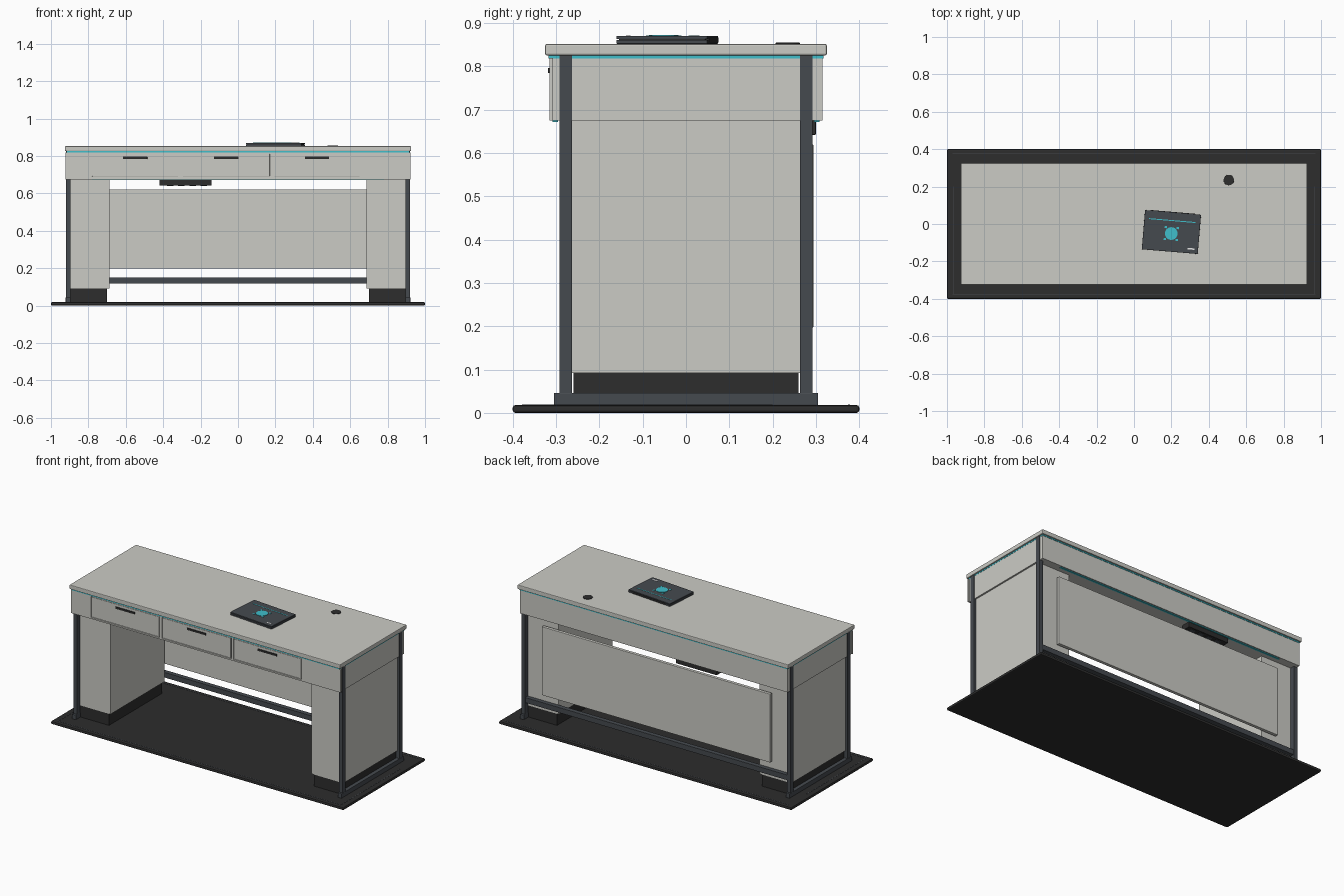
import bpy
from math import radians
from mathutils import Matrix, Vector

if "Cube" in bpy.data.objects:
    bpy.data.objects.remove(bpy.data.objects["Cube"], do_unlink=True)


def material(name, rgb):
    m = bpy.data.materials.new(name)
    m.use_nodes = True
    m.diffuse_color = (*rgb, 1)
    m.node_tree.nodes["Principled BSDF"].inputs["Base Color"].default_value = (*rgb, 1)
    return m


LIGHT = material("warm light grey", (0.60, 0.60, 0.56))
SLATE = material("slate metal", (0.06, 0.068, 0.078))
BLACK = material("soft black", (0.026, 0.026, 0.026))
TEAL = material("teal accent", (0.05, 0.52, 0.60))
WHITE = material("label white", (0.80, 0.80, 0.80))


def finish(ob, name, mat, bevel):
    ob.name = name
    ob.data.materials.append(mat)
    if bevel:
        mod = ob.modifiers.new("soft_edge", "BEVEL")
        mod.width = bevel
        mod.segments = 2
    return ob


def box(name, mat, xs, ys, zs, bevel=0):
    """Box given by its low and high limits on each axis."""
    lo, hi = Vector((xs[0], ys[0], zs[0])), Vector((xs[1], ys[1], zs[1]))
    bpy.ops.mesh.primitive_cube_add(size=1)
    ob = bpy.context.object
    ob.data.transform(Matrix.Translation((lo + hi) / 2) @ Matrix.Diagonal((*(hi - lo), 1)))
    return finish(ob, name, mat, bevel)


def disc(name, mat, r, x, y, zs, bevel=0):
    bpy.ops.mesh.primitive_cylinder_add(vertices=32, radius=r, depth=zs[1] - zs[0],
                                        location=(x, y, sum(zs) / 2))
    return finish(bpy.context.object, name, mat, bevel)


def span(s, a, b):
    """Limits a..b, mirrored when s is -1."""
    return sorted((s * a, s * b))


# Floor mat with a fine border line
box("floor_mat", BLACK, (-1, 1), (-0.4, 0.4), (0, 0.018), 0.006)
for s, side in ((-1, "a"), (1, "b")):
    box("mat_long_line_" + side, SLATE, (-0.97, 0.97), span(s, 0.374, 0.378), (0.017, 0.019))
    box("mat_short_line_" + side, SLATE, span(s, 0.964, 0.968), (-0.374, 0.2), (0.017, 0.019))

# Desktop, glowing edge strip and apron
box("desktop", LIGHT, (-0.925, 0.925), (-0.325, 0.325), (0.825, 0.852), 0.004)
box("edge_light", TEAL, (-0.917, 0.917), (-0.317, 0.317), (0.818, 0.8255))
box("apron_core", LIGHT, (-0.916, 0.916), (-0.308, 0.315), (0.675, 0.819))

# Front frame around three inset drawers
drawers = [(-0.785, -0.315), (-0.30, 0.175), (0.19, 0.655)]
front = (-0.315, -0.307)
box("apron_top_rail", LIGHT, (-0.922, 0.922), front, (0.813, 0.819))
box("apron_bottom_rail", LIGHT, (-0.922, 0.922), front, (0.675, 0.684))
edges = [-0.922] + [e for d in drawers for e in d] + [0.922]
for i in range(0, len(edges), 2):
    box(f"apron_stile_{i // 2}", LIGHT, edges[i:i + 2], front, (0.684, 0.813))
for i, (a, b) in enumerate(drawers):
    mid = (a + b) / 2
    box(f"drawer_{i}", LIGHT, (a + 0.005, b - 0.005), (-0.314, -0.307), (0.691, 0.811), 0.001)
    box(f"drawer_handle_{i}", BLACK, (mid - 0.065, mid + 0.065), (-0.319, -0.313),
        (0.784, 0.796), 0.001)

# Light strips under the apron
for s, side in ((-1, "front"), (1, "back")):
    box(side + "_under_light", TEAL, (-0.78, 0.78), span(s, 0.296, 0.308), (0.671, 0.6755))

# Pedestals, plinths and metal side frames
for s, side in ((-1, "right"), (1, "left")):
    box(side + "_pedestal", LIGHT, span(s, 0.687, 0.906), (-0.265, 0.265), (0.092, 0.676))
    box(side + "_plinth", BLACK, span(s, 0.70, 0.898), (-0.26, 0.26), (0.017, 0.093))
    box(side + "_foot", SLATE, span(s, 0.895, 0.921), (-0.305, 0.305), (0.017, 0.046), 0.002)
    for t, end in ((-1, "front"), (1, "back")):
        box(f"{side}_{end}_post", SLATE, span(s, 0.895, 0.92), span(t, 0.263, 0.292),
            (0.045, 0.826), 0.001)

# Back stretcher, modesty panel and cable box
box("back_stretcher", SLATE, (-0.9, 0.9), (0.262, 0.291), (0.118, 0.15), 0.001)
box("modesty_panel", LIGHT, (-0.78, 0.78), (0.274, 0.294), (0.197, 0.62), 0.002)
box("cable_box", BLACK, (-0.42, -0.142), (0.24, 0.30), (0.642, 0.676), 0.002)
for i in range(4):
    x = -0.38 + i * 0.06
    box(f"cable_box_socket_{i}", SLATE, (x, x + 0.035), (0.25, 0.29), (0.640, 0.643))

# Closed laptop, built around its own centre and then turned on the desk
z0 = 0.852
laptop = [
    box("laptop_base", SLATE, (-0.15, 0.15), (-0.105, 0.105), (z0, z0 + 0.009), 0.001),
    box("laptop_gap", BLACK, (-0.146, 0.146), (-0.1, 0.1), (z0 + 0.008, z0 + 0.012)),
    box("laptop_lid", SLATE, (-0.15, 0.15), (-0.105, 0.105), (z0 + 0.011, z0 + 0.018), 0.001),
    box("laptop_hinge", BLACK, (-0.12, 0.12), (0.1, 0.108), (z0 + 0.003, z0 + 0.014)),
    box("lid_light_line", TEAL, (-0.125, 0.125), (0.059, 0.064), (z0 + 0.017, z0 + 0.019)),
    box("lid_label", WHITE, (0.094, 0.13), (-0.085, -0.077), (z0 + 0.017, z0 + 0.019)),
    disc("lid_round_inlay", TEAL, 0.034, 0, -0.008, (z0 + 0.017, z0 + 0.020)),
]
for sx in (-1, 1):
    for sy in (-1, 1):
        xs, ys = span(sx, 0.026, 0.038), span(sy, 0.026, 0.038)
        laptop.append(box("lid_corner_inlay", TEAL, xs, [y - 0.008 for y in ys],
                          (z0 + 0.017, z0 + 0.019)))
turn = Matrix.Translation((0.2, -0.043, 0)) @ Matrix.Rotation(radians(-4.8), 4, "Z")
for ob in laptop:
    ob.matrix_world = turn @ Matrix.Translation(ob.location)

# Cable grommet in the desktop
disc("cable_grommet", BLACK, 0.028, 0.507, 0.235, (0.85, 0.8545), 0.001)
